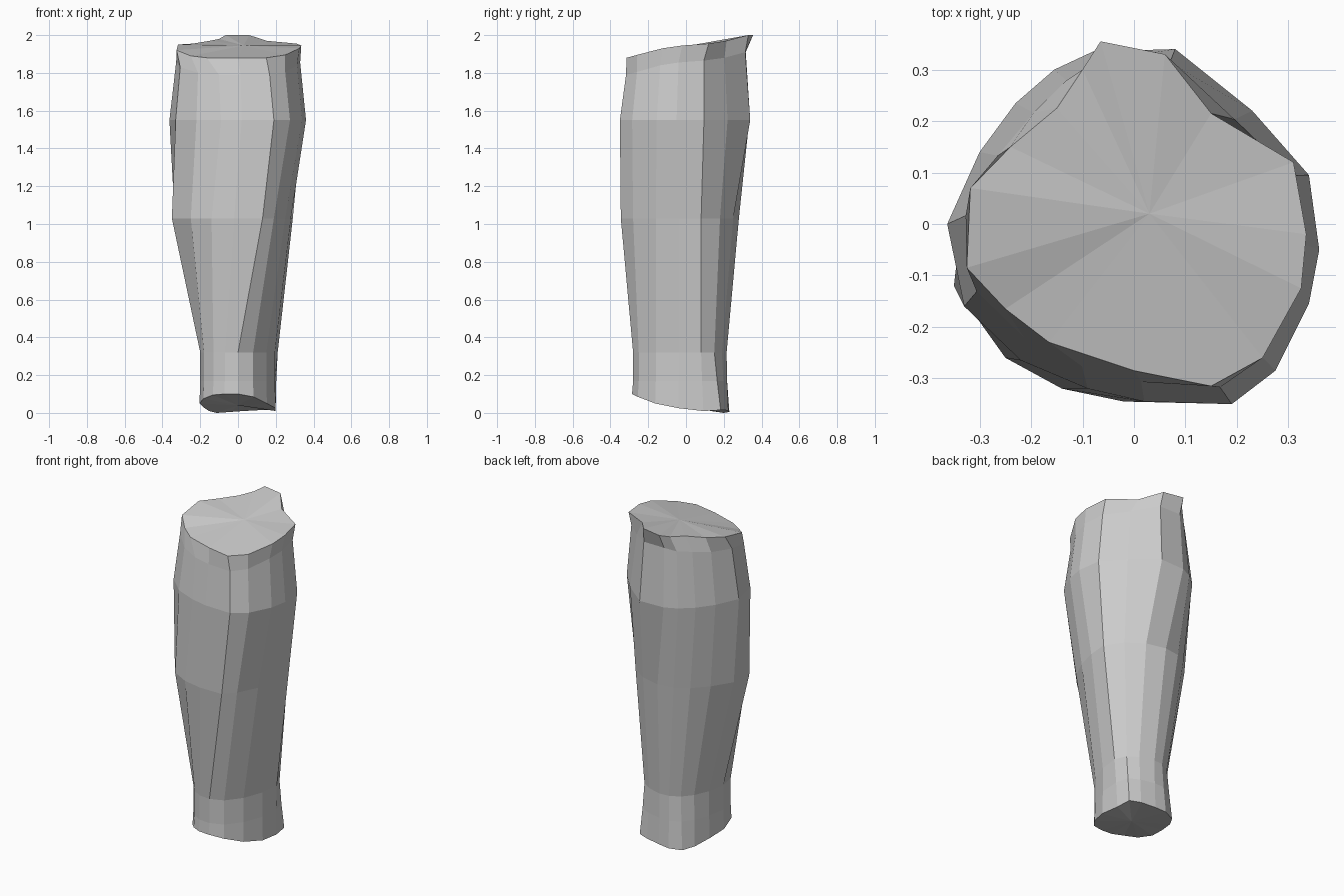
import bpy, bmesh
from mathutils import Vector

# Cross-sections, 16 points each, counter-clockwise from the front ridge
top = [(.15, -.315), (.25, -.26), (.325, -.125), (.335, -.02), (.31, .12), (.15, .215), (.06, .33), (-.065, .355),
       (-.10, .30), (-.15, .225), (-.24, .15), (-.318, .07), (-.325, -.085), (-.25, -.165), (-.165, -.23), (0, -.285)]
bulge = [(.19, -.35), (.275, -.285), (.34, -.155), (.36, -.05), (.34, .095), (.23, .22), (.08, .34), (-.08, .335),
         (-.155, .30), (-.23, .235), (-.30, .14), (-.363, 0), (-.33, -.16), (-.22, -.265), (-.09, -.32), (.02, -.345)]
middle = [(.13, -.345), (.19, -.28), (.25, -.16), (.28, -.04), (.29, .08), (.22, .18), (.12, .25), (0, .28),
          (-.10, .265), (-.18, .215), (-.26, .13), (-.335, .01), (-.35, -.12), (-.25, -.26), (-.14, -.32), (-.02, -.345)]
ankle = [(0, -.28), (.08, -.25), (.15, -.16), (.195, -.04), (.21, .08), (.18, .15), (.12, .19), (.03, .215),
         (-.03, .21), (-.09, .18), (-.14, .12), (-.18, .03), (-.20, -.08), (-.18, -.18), (-.13, -.24), (-.07, -.275)]
# Squarer back corners at the foot end
foot_back = [(.195, .09), (.185, .18), (.12, .205), (.03, .22), (-.04, .225), (-.11, .195), (-.15, .13)]

# Uneven rim heights
top_z = [1.88, 1.895, 1.93, 1.945, 1.955, 1.97, 2, 2, 1.98, 1.97, 1.955, 1.95, 1.92, 1.89, 1.88, 1.88]
bottom_z = [.10, .085, .05, .025, .01, .015, .015, .01, .005, 0, .01, .03, .05, .075, .095, .10]


def ring(a, heights, b=None, t=0, scale=1.0):
    """Blend two outlines and set them at one height or a list of heights."""
    b = b or a
    if not isinstance(heights, list):
        heights = [heights] * len(a)
    return [Vector(((p[0] * (1 - t) + q[0] * t) * scale,
                    (p[1] * (1 - t) + q[1] * t) * scale, z))
            for p, q, z in zip(a, b, heights)]


foot = ankle[:4] + foot_back + ankle[11:]
# The neck is tucked in under the rim, but fills out below the rim's notches
rings = [
    ring(foot, bottom_z, scale=1.02),
    ring(ankle, .17, foot, .5),
    ring(ankle, .32),
    ring(middle, 1.03),
    ring(bulge, 1.55),
    ring(top, [z - .09 for z in top_z], bulge, .75, .93),
    ring(top, top_z),
]

# Loft the rings and close both ends with triangle fans
bm = bmesh.new()
loops = [[bm.verts.new(p) for p in r] for r in rings]
n = len(top)
for low, high in zip(loops, loops[1:]):
    for i in range(n):
        j = (i + 1) % n
        bm.faces.new((low[i], low[j], high[j], high[i]))
top_mid = bm.verts.new((.03, .02, 1.945))
bottom_mid = bm.verts.new((0, -.02, .04))
for i in range(n):
    j = (i + 1) % n
    bm.faces.new((loops[-1][i], loops[-1][j], top_mid))
    bm.faces.new((loops[0][j], loops[0][i], bottom_mid))
bmesh.ops.recalc_face_normals(bm, faces=bm.faces)

mesh = bpy.data.meshes.new("lower_leg")
bm.to_mesh(mesh)
bm.free()
bpy.context.collection.objects.link(bpy.data.objects.new("lower_leg", mesh))
